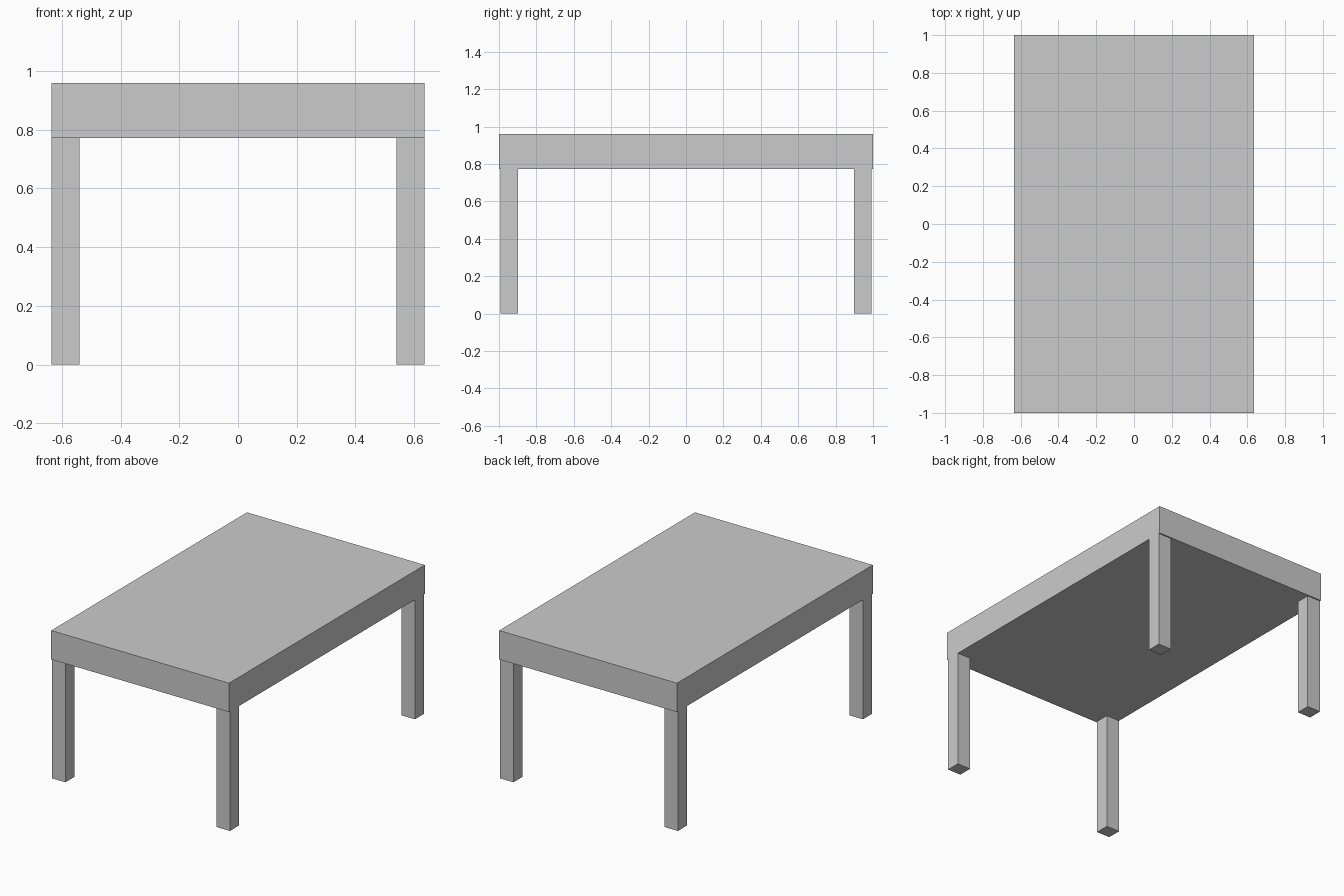
import bpy

if "Cube" in bpy.data.objects:
    bpy.data.objects.remove(bpy.data.objects["Cube"])

HALF_X, HALF_Y = 0.636, 1.0
TOP_Z, UNDER_Z = 0.959, 0.772
LEG_X, LEG_Y = 0.096, 0.092
LEG_INSET_Y = 0.009


def box(name, low, high):
    """Add a box spanning two opposite corners."""
    centre = [(a + b) / 2 for a, b in zip(low, high)]
    bpy.ops.mesh.primitive_cube_add(size=1, location=centre)
    obj = bpy.context.object
    obj.name = name
    obj.scale = [b - a for a, b in zip(low, high)]
    bpy.ops.object.transform_apply(location=False, rotation=False, scale=True)
    return obj


# Thick table top
box("table_top", (-HALF_X, -HALF_Y, UNDER_Z), (HALF_X, HALF_Y, TOP_Z))

# Four corner legs: flush with the long sides, slightly inset at the ends
cx = HALF_X - LEG_X / 2
cy = HALF_Y - LEG_INSET_Y - LEG_Y / 2
for y_name, sy in (("front", -1), ("back", 1)):
    for x_name, sx in (("left", -1), ("right", 1)):
        x, y = sx * cx, sy * cy
        box(f"{y_name}_{x_name}_leg",
            (x - LEG_X / 2, y - LEG_Y / 2, 0),
            (x + LEG_X / 2, y + LEG_Y / 2, UNDER_Z))
